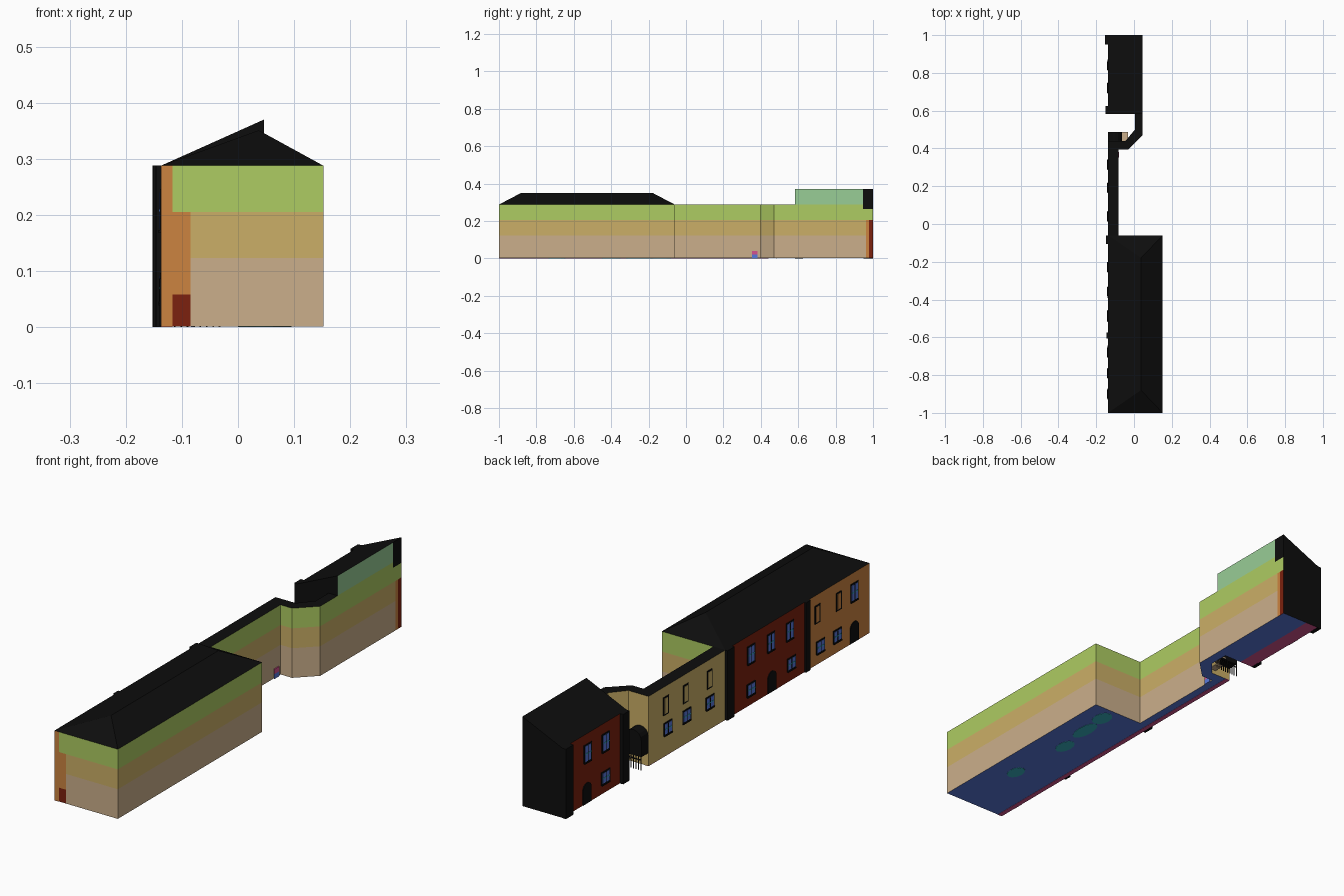
import bpy, bmesh, math
from mathutils import Vector

if "Cube" in bpy.data.objects:
    bpy.data.objects.remove(bpy.data.objects["Cube"])

# Palette
def lin(c):
    c /= 255
    return c / 12.92 if c <= 0.04045 else ((c + 0.055) / 1.055) ** 2.4

PALETTE = {
    "black": (13, 13, 13), "orange": (204, 132, 64), "dark_red": (124, 33, 14),
    "tan": (203, 175, 139), "gold": (203, 175, 103), "green": (174, 204, 98),
    "mint": (152, 205, 150), "blue": (88, 120, 220), "pink": (212, 82, 142),
    "teal": (55, 180, 195)}
NAMES = list(PALETTE)
MATS = []
for n, c in PALETTE.items():
    m = bpy.data.materials.new(n)
    m.diffuse_color = (*[lin(v) for v in c], 1)
    m.use_nodes = True
    m.node_tree.nodes["Principled BSDF"].inputs["Base Color"].default_value = m.diffuse_color
    MATS.append(m)

def finish(name, bm, rule):
    bmesh.ops.recalc_face_normals(bm, faces=bm.faces[:])
    used = []
    for f in bm.faces:
        f.normal_update()
        col = rule if isinstance(rule, str) else rule(f.calc_center_median(), f.normal)
        if col not in used:
            used.append(col)
        f.material_index = used.index(col)
    me = bpy.data.meshes.new(name)
    bm.to_mesh(me)
    bm.free()
    for col in used:
        me.materials.append(MATS[NAMES.index(col)])
    ob = bpy.data.objects.new(name, me)
    bpy.context.collection.objects.link(ob)
    return ob

def solid(name, pts, vec, rule, cuts=()):
    """Extrude a flat outline, slice it at axis planes, colour faces by rule."""
    bm = bmesh.new()
    f = bm.faces.new([bm.verts.new(p) for p in pts])
    ext = bmesh.ops.extrude_face_region(bm, geom=[f], use_keep_orig=True)
    bmesh.ops.translate(bm, vec=Vector(vec),
                        verts=[v for v in ext["geom"] if isinstance(v, bmesh.types.BMVert)])
    for axis, d in cuts:
        no = Vector((0, 0, 0))
        no[axis] = 1
        bmesh.ops.bisect_plane(bm, geom=bm.verts[:] + bm.edges[:] + bm.faces[:],
                               plane_co=no * d, plane_no=no)
    return finish(name, bm, rule)

def box(name, x0, x1, y0, y1, z0, z1, rule, cuts=()):
    pts = [(x0, y0, z0), (x1, y0, z0), (x1, y1, z0), (x0, y1, z0)]
    return solid(name, pts, (0, 0, z1 - z0), rule, cuts)

FX, EAVE, B0 = -0.137, 0.288, 0.001
BANDS = [(2, 0.123), (2, 0.205)]

def band(z):
    return "tan" if z < 0.123 else "gold" if z < 0.205 else "green" if z < EAVE else "mint"

# Main block with banded rear walls and painted facade
def main_rule(c, n):
    if n.z > 0.5:
        return "black"
    if n.z < -0.5:
        return "blue"
    if n.x < -0.5:
        return "orange" if c.y < -0.59 else "dark_red"
    if n.y < -0.5:
        if c.z > 0.205:
            return "orange" if c.x < -0.12 else "green"
        if c.x < -0.085:
            return "dark_red" if c.x > -0.117 and c.z < 0.058 else "orange"
    return band(c.z)

box("main_block", FX, 0.152, -1, -0.06, B0, EAVE, main_rule,
    BANDS + [(2, 0.058), (0, -0.117), (0, -0.085), (1, -0.59)])

# Hipped roof
bm = bmesh.new()
v = [bm.verts.new(p) for p in [
    (FX, -1, EAVE), (0.152, -1, EAVE), (0.152, -0.06, EAVE), (FX, -0.06, EAVE),
    (0.037, -0.88, 0.351), (0.037, -0.18, 0.351)]]
for idx in [(0, 1, 4), (1, 2, 5, 4), (2, 3, 5), (3, 0, 4, 5)]:
    bm.faces.new([v[i] for i in idx])
finish("main_roof", bm, "black")

# Narrow wing that bends around the yard
def wing_rule(c, n):
    if n.z > 0.5:
        return "black"
    if n.z < -0.5:
        return "blue"
    if n.x < -0.5 or n.y > 0.1:
        return "gold"
    return band(c.z)

outline = [(FX, -0.06), (-0.083, -0.06), (-0.083, 0.395), (-0.03, 0.395), (0.046, 0.47),
           (0.046, 0.585), (0.005, 0.585), (0.005, 0.5), (-0.045, 0.44), (FX, 0.44)]
solid("curved_wing", [(x, y, B0) for x, y in outline], (0, 0, EAVE - B0), wing_rule, BANDS)

# End house with a single pitch roof
def house_rule(c, n):
    if n.z < -0.5:
        return "pink" if c.x < -0.075 else "blue"
    if n.z > 0.5 or abs(n.y) > 0.5:
        return "black"
    if n.x < -0.5:
        return "dark_red"
    if c.y > 0.945 and c.z > 0.265:
        return "black"
    if c.y > 0.962 and c.z < 0.205:
        return "dark_red" if c.y > 0.978 else "orange"
    return band(c.z)

solid("end_house", [(FX, 0.583, B0), (0.046, 0.583, B0), (0.046, 0.583, 0.37), (FX, 0.583, EAVE)],
      (0, 0.417, 0), house_rule,
      BANDS + [(2, 0.265), (2, EAVE), (1, 0.945), (1, 0.962), (1, 0.978), (0, -0.075)])

# Dark pilasters between the houses
for i, (y0, y1, x) in enumerate([(-0.605, -0.575, -0.145), (-0.105, -0.06, -0.148),
                                 (0.583, 0.625, -0.151), (0.95, 1.0, -0.1525)]):
    box(f"pilaster_{i}", x, FX + 0.002, y0, y1, 0, EAVE, "black")

# Floor strip and underside patches
for i, (y0, y1) in enumerate([(-1, -0.06), (-0.06, 0.44)]):
    box(f"floor_strip_{i}", FX, -0.117, y0, y1, 0, 0.003, "pink")
for i, (x, y, rx, ry) in enumerate([(0.047, -0.69, 0.03, 0.045), (0.03, -0.4, 0.03, 0.05),
                                    (0.05, -0.25, 0.03, 0.07), (0.06, -0.13, 0.035, 0.05)]):
    ring = [(x + rx * math.cos(a * math.pi / 6), y + ry * math.sin(a * math.pi / 6), 0)
            for a in range(12)]
    solid(f"floor_patch_{i}", ring, (0, 0, 0.003), "teal")

# Facade windows: dark frame, pane, glazing bars
def window(name, y, z, w, h, pane):
    box(name + "_frame", FX - 0.002, FX + 0.002, y - w / 2, y + w / 2, z - h / 2, z + h / 2, "black")
    w, h = w - 0.012, h - 0.012
    box(name + "_pane", FX - 0.003, FX, y - w / 2, y + w / 2, z - h / 2, z + h / 2, pane)
    if pane == "blue":
        box(name + "_post", FX - 0.004, FX, y - 0.002, y + 0.002, z - h / 2, z + h / 2, "black")
        box(name + "_bar", FX - 0.004, FX, y - w / 2, y + w / 2, z - 0.002, z + 0.002, "teal")
        box(name + "_sill", FX - 0.005, FX, y - w / 2 - 0.004, y + w / 2 + 0.004,
            z - h / 2 - 0.008, z - h / 2 - 0.003, "black")

UPPER = [(-0.9, "blue"), (-0.8, "orange"), (-0.66, "orange"), (-0.48, "blue"), (-0.357, "blue"),
         (-0.228, "blue"), (0.043, "gold"), (0.198, "gold"), (0.327, "gold"),
         (0.72, "blue"), (0.837, "blue")]
for i, (y, pane) in enumerate(UPPER):
    window(f"upper_window_{i}", y, 0.208, 0.05 if pane == "blue" else 0.034, 0.076, pane)
for i, (y, z) in enumerate([(-0.79, 0.07), (-0.68, 0.068), (-0.49, 0.07), (-0.228, 0.064),
                            (0.04, 0.112), (0.192, 0.115), (0.314, 0.112), (0.72, 0.064)]):
    window(f"lower_window_{i}", y, z, 0.056, 0.054, "blue")

# Arched shapes: doors on the facade and the canopy in the yard
def arch(w, h, n=8):
    r = w / 2
    return [(-r, 0), (r, 0)] + [(r * math.cos(math.pi * i / n),
                                 h - r + r * math.sin(math.pi * i / n)) for i in range(n + 1)]

for i, y in enumerate([-0.9, -0.363, 0.842]):
    solid(f"door_{i}", [(FX - 0.003, y + u, 0.002 + t) for u, t in arch(0.056, 0.085)],
          (0.004, 0, 0), "black")
solid("yard_canopy", [(-0.1, 0.439, 0.055 + t) for u, t in [(0, 0)]] +
      [(-0.1 + u, 0.439, 0.055 + t) for u, t in arch(0.074, 0.105)][1:] +
      [(-0.137, 0.439, 0.055)], (0, 0.048, 0), "black")

# Yard landing with railing
box("landing", -0.063, -0.032, 0.439, 0.487, 0.018, 0.022, "tan")
for i, z in enumerate([0.04, 0.06]):
    box(f"side_rail_{i}", -0.035, -0.032, 0.439, 0.487, z, z + 0.004, "tan")
    box(f"front_rail_{i}", FX, -0.032, 0.484, 0.487, z, z + 0.004, "tan" if i else "black")
for i in range(10):
    x = FX + i * 0.0114
    box(f"rail_post_{i}", x, x + 0.003, 0.484, 0.487, 0, 0.062, "tan" if i > 7 else "black")

# Small sign on the rear of the wing
box("sign_lower", -0.084, -0.079, 0.352, 0.382, 0, 0.02, "blue")
box("sign_upper", -0.084, -0.079, 0.352, 0.382, 0.02, 0.04, "pink")
